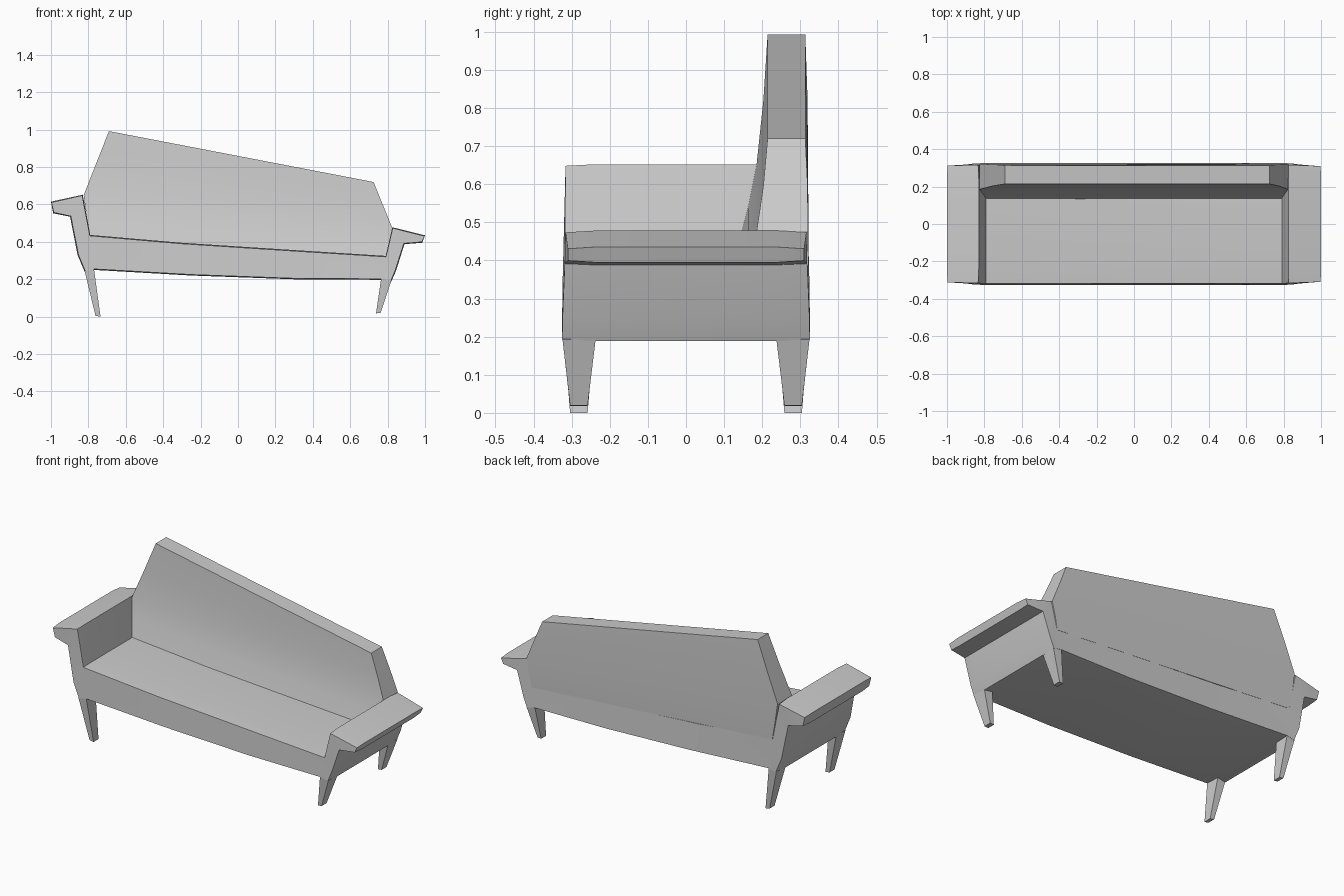
import bpy, bmesh
from mathutils import Vector

if "Cube" in bpy.data.objects:
    bpy.data.objects.remove(bpy.data.objects["Cube"])


def make(name, verts, faces):
    """Build an object with outward normals and angle-based smoothing."""
    bm = bmesh.new()
    vs = [bm.verts.new(v) for v in verts]
    for f in faces:
        bm.faces.new([vs[i] for i in f])
    bmesh.ops.recalc_face_normals(bm, faces=bm.faces)
    me = bpy.data.meshes.new(name)
    bm.to_mesh(me)
    bm.free()
    ob = bpy.data.objects.new(name, me)
    bpy.context.collection.objects.link(ob)
    bpy.ops.object.select_all(action='DESELECT')
    ob.select_set(True)
    bpy.context.view_layer.objects.active = ob
    bpy.ops.object.shade_smooth_by_angle(angle=0.5)
    return ob


def loft(name, rings, caps):
    """Join equal-length rings; caps are faces indexed within one ring."""
    n = len(rings[0])
    verts = [v for r in rings for v in r]
    faces = []
    for k in range(len(rings) - 1):
        for i in range(n):
            j = (i + 1) % n
            faces.append((k*n + i, k*n + j, (k+1)*n + j, (k+1)*n + i))
    last = (len(rings) - 1) * n
    for c in caps:
        faces.append(c)
        faces.append([last + i for i in c])
    return make(name, verts, faces)


# Seat and both arms: front profile (x, z, half depth), clockwise from left arm tip
profile = [(-1, .615, .312), (-.83, .652, .316), (-.79, .437, .318),
           (-.3, .395, .318), (.3, .356, .318), (.79, .325, .318),
           (.825, .478, .316), (1, .435, .31), (.985, .395, .31),
           (.89, .388, .318), (.845, .245, .324), (.82, .188, .325),
           (.77, .197, .325), (.3, .2, .325), (-.25, .22, .325),
           (-.77, .25, .325), (-.82, .24, .325), (-.858, .33, .324),
           (-.898, .535, .318), (-.988, .553, .31)]


def section(side, full):
    """One profile slice; the outermost slices are drawn slightly smaller."""
    out = []
    n = len(profile)
    for i, (x, z, h) in enumerate(profile):
        a, b = profile[i - 1], profile[(i + 1) % n]
        t = Vector((b[0] - a[0], b[1] - a[1])).normalized()
        d = 0 if full else .005
        y = .24 if full else h
        out.append((x + t.y * d, side * y, z - t.x * d))
    return out


loft("seat_and_arms",
     [section(-1, False), section(-1, True), section(1, True), section(1, False)],
     [(0, 1, 18, 19), (1, 2, 17, 18), (2, 15, 16, 17), (2, 3, 14, 15),
      (3, 4, 13, 14), (4, 5, 12, 13), (5, 10, 11, 12), (5, 6, 9, 10),
      (6, 7, 8, 9)])

# Backrest: levels of (left x, left z, right x, right z, front y, back y)
levels = [(-.79, .427, .79, .315, .134, .319),
          (-.81, .54, .807, .4, .163, .321),
          (-.825, .65, .825, .475, .185, .32),
          (-.758, .82, .775, .597, .203, .319),
          (-.69, .992, .725, .72, .214, .313)]
loft("backrest",
     [[(l, f, lz), (r, f, rz), (r, b, rz), (l, b, lz)]
      for l, lz, r, rz, f, b in levels],
     [(0, 1, 2, 3)])

# Tapered legs: (name, outer x, inner x, outer z, inner z) at top and foot
legs = [("left_leg", (-.82, -.77, .245, .255), (-.762, -.735, .005, 0)),
        ("right_leg", (.82, .765, .193, .202), (.762, .738, .02, .018))]
for name, top, foot in legs:
    for side, place in ((-1, "front"), (1, "back")):
        rings = []
        for (xo, xi, zo, zi), yo, yi in ((top, .324, .237), (foot, .304, .258)):
            rings.append([(xo, side*yo, zo), (xi, side*yo, zi),
                          (xi, side*yi, zi), (xo, side*yi, zo)])
        loft(place + "_" + name, rings, [(0, 1, 2, 3)])
